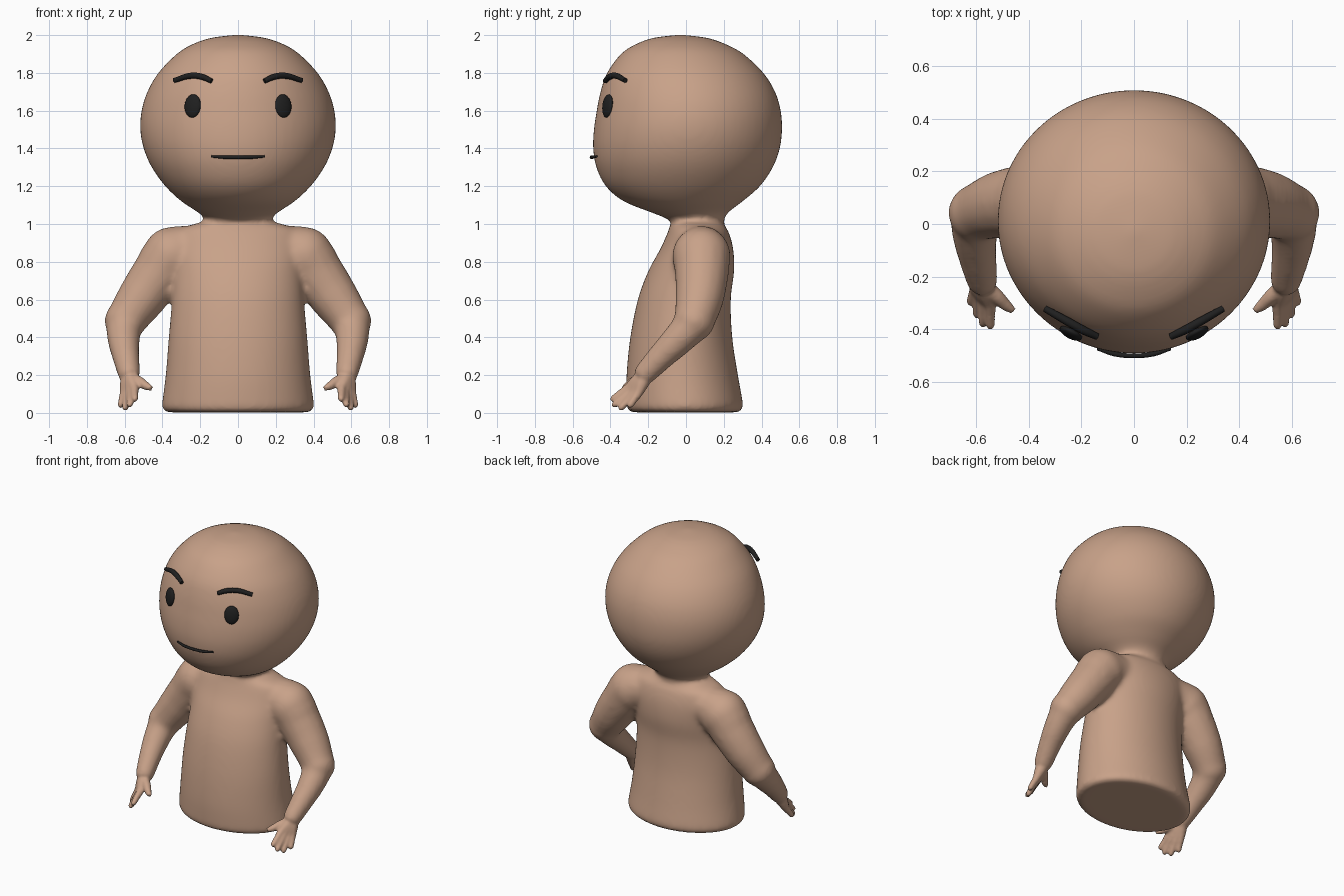
import bpy, bmesh, math
from mathutils import Vector

cube = bpy.data.objects.get("Cube")
if cube:
    bpy.data.objects.remove(cube, do_unlink=True)


def material(name, rgb, rough):
    m = bpy.data.materials.new(name)
    m.use_nodes = True
    m.diffuse_color = (*rgb, 1)
    bsdf = next(n for n in m.node_tree.nodes if n.type == 'BSDF_PRINCIPLED')
    bsdf.inputs["Base Color"].default_value = (*rgb, 1)
    bsdf.inputs["Roughness"].default_value = rough
    return m


skin = material("skin tan", (0.58, 0.36, 0.25), 0.7)
black = material("feature black", (0.014, 0.014, 0.014), 0.6)


def activate(objs):
    bpy.ops.object.select_all(action='DESELECT')
    for o in objs:
        o.select_set(True)
    bpy.context.view_layer.objects.active = objs[0]


def spline(rows, steps=4):
    """Catmull-Rom interpolation through rows of numbers."""
    pts = [Vector(r) for r in rows]
    pts = [pts[0]] + pts + [pts[-1]]
    out = []
    for a, b, c, d in zip(pts, pts[1:], pts[2:], pts[3:]):
        for i in range(steps):
            t = i / steps
            out.append(b + (c - a) * (t / 2) + (a * 2 - b * 5 + c * 4 - d) * (t * t / 2)
                       + (b * 3 - a - c * 3 + d) * (t ** 3 / 2))
    return out + [pts[-1]]


def loft(name, rows, segs=64):
    """Stack of ellipses: height, half width, front y, back y."""
    bm = bmesh.new()
    rings = []
    for z, w, front, back in spline(rows):
        mid, depth = (front + back) / 2, (back - front) / 2
        angles = [math.tau * i / segs for i in range(segs)]
        rings.append([bm.verts.new((w * math.cos(a), mid + depth * math.sin(a), z))
                      for a in angles])
    for r, s in zip(rings, rings[1:]):
        for i in range(segs):
            j = (i + 1) % segs
            bm.faces.new((r[i], r[j], s[j], s[i]))
    bm.faces.new(rings[0])
    bm.faces.new(rings[-1])
    bmesh.ops.recalc_face_normals(bm, faces=bm.faces)
    me = bpy.data.meshes.new(name)
    bm.to_mesh(me)
    bm.free()
    ob = bpy.data.objects.new(name, me)
    bpy.context.collection.objects.link(ob)
    return ob


def tube(name, pts, side=1):
    """Smooth round tube through points of x, y, z, radius."""
    cu = bpy.data.curves.new(name, 'CURVE')
    cu.dimensions = '3D'
    cu.bevel_depth, cu.bevel_resolution, cu.resolution_u = 1, 6, 8
    cu.use_fill_caps = True
    sp = cu.splines.new('BEZIER')
    sp.bezier_points.add(len(pts) - 1)
    for bp, (x, y, z, r) in zip(sp.bezier_points, pts):
        bp.co, bp.radius = (x * side, y, z), r
        bp.handle_left_type = bp.handle_right_type = 'AUTO'
    ob = bpy.data.objects.new(name, cu)
    bpy.context.collection.objects.link(ob)
    activate([ob])
    bpy.ops.object.convert(target='MESH')
    return bpy.context.object


def ball(name, loc, size, rot=(0, 0, 0)):
    bpy.ops.mesh.primitive_uv_sphere_add(segments=32, ring_count=16, location=loc, rotation=rot)
    ob = bpy.context.object
    ob.name, ob.scale = name, size
    bpy.ops.object.shade_smooth()
    return ob


def fuse(parts, voxel, smooth):
    """Join parts into one blended skin."""
    activate(parts)
    bpy.ops.object.join()
    ob = bpy.context.object
    rm = ob.modifiers.new("Blend", 'REMESH')
    rm.mode, rm.voxel_size, rm.use_smooth_shade = 'VOXEL', voxel, True
    sm = ob.modifiers.new("Soften", 'SMOOTH')
    sm.factor, sm.iterations = 0.5, smooth
    bpy.ops.object.convert(target='MESH')
    return bpy.context.object


# Head, neck and torso in one profile
body = loft("body", [
    (2.002, .01, -.04, -.02), (1.985, .145, -.175, .115), (1.95, .245, -.27, .215),
    (1.9, .325, -.345, .305), (1.8, .422, -.418, .41), (1.7, .48, -.453, .472),
    (1.6, .511, -.473, .502), (1.5, .518, -.488, .509), (1.4, .5, -.492, .497),
    (1.3, .457, -.475, .46), (1.2, .385, -.425, .392), (1.12, .3, -.33, .3),
    (1.06, .21, -.18, .222), (1.02, .172, -.085, .2), (.995, .25, -.085, .2),
    (.96, .33, -.095, .225), (.87, .352, -.135, .25), (.75, .345, -.2, .255),
    (.6, .35, -.255, .237), (.4, .367, -.295, .245), (.2, .383, -.315, .275),
    (.05, .402, -.315, .302), (.025, .4, -.312, .3), (.003, .385, -.3, .288)])

# Shoulders and arms, bent forward at the elbow
parts = [body]
for s in (1, -1):
    parts.append(tube("upper_arm", [
        (.08, .08, .875, .122), (.24, .083, .858, .135), (.345, .082, .828, .156),
        (.42, .083, .735, .143), (.51, .072, .61, .13), (.596, .045, .488, .109)], s))
    parts.append(ball("shoulder", (.35 * s, .082, .83), (.155, .155, .155)))
    parts.append(ball("elbow", (.597 * s, .043, .487), (.11, .11, .11)))
    parts.append(tube("forearm", [
        (.602, .04, .475, .1), (.605, -.04, .39, .087), (.592, -.14, .29, .072),
        (.577, -.22, .205, .061), (.575, -.245, .18, .05)], s))
body = fuse(parts, .016, 9)

# Hands: each finger ray runs from the wrist through the palm to its tip
parts = [body]
for s in (1, -1):
    for root, tip in (((.549, -.308, .13), (.545, -.398, .066)),
                      ((.566, -.298, .112), (.574, -.39, .034)),
                      ((.586, -.278, .1), (.598, -.353, .016)),
                      ((.603, -.255, .102), (.624, -.303, .03))):
        wrist, root, tip = Vector((.577, -.215, .2)), Vector(root), Vector(tip)
        parts.append(tube("finger", [
            (*wrist, .045), (*wrist.lerp(root, .5), .036), (*root, .024),
            (*root.lerp(tip, .4), .02), (*root.lerp(tip, .85), .018), (*tip, .01)], s))
    parts.append(tube("thumb", [(.57, -.235, .185, .032), (.522, -.275, .165, .028),
                                (.485, -.31, .142, .022), (.458, -.33, .13, .014)], s))
body = fuse(parts, .0085, 3)
body.name = "body"
body.data.materials.clear()
body.data.materials.append(skin)

# Eyes, eyebrows and mouth
features = []
for s, label in ((1, "left"), (-1, "right")):
    features.append(ball(label + "_eye", (.24 * s, -.415, 1.625), (.047, .02, .062),
                         (-.12, 0, .48 * s)))
    features.append(tube(label + "_eyebrow", [
        (.14, -.428, 1.757, .013), (.19, -.405, 1.779, .016),
        (.25, -.372, 1.785, .016), (.338, -.322, 1.76, .013)], s))
features.append(tube("mouth", [
    (-.14, -.474, 1.358, .006), (-.075, -.494, 1.354, .009), (0, -.501, 1.353, .009),
    (.075, -.494, 1.354, .009), (.14, -.474, 1.358, .006)]))
for ob in features:
    ob.data.materials.clear()
    ob.data.materials.append(black)
    activate([ob])
    bpy.ops.object.shade_smooth_by_angle(angle=math.radians(40))
